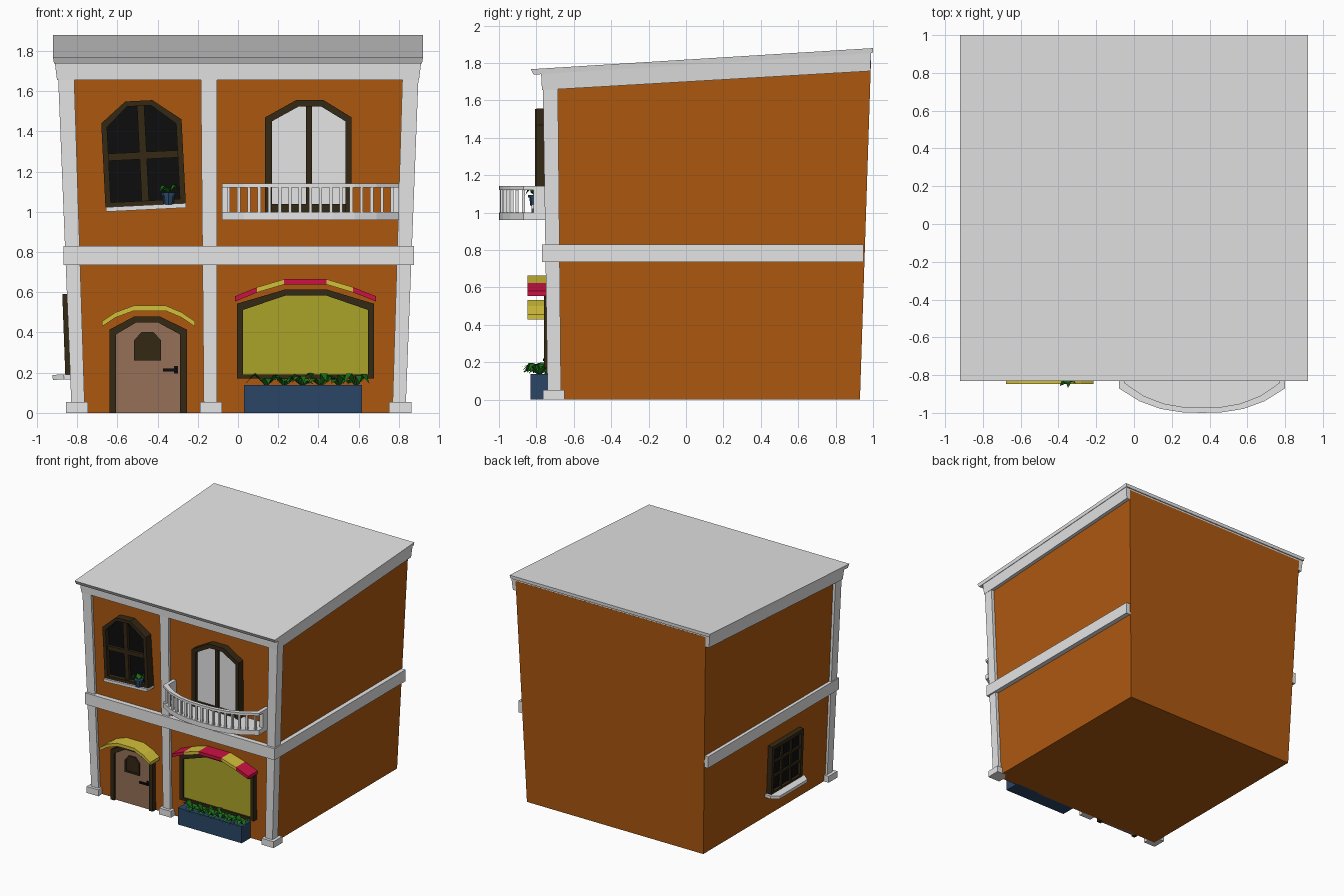
import bpy, bmesh, math, random
from mathutils import Matrix, Vector

if "Cube" in bpy.data.objects:
    bpy.data.objects.remove(bpy.data.objects["Cube"])
random.seed(4)

def material(name, r, g, b):
    m = bpy.data.materials.new(name)
    m.diffuse_color = (r, g, b, 1)
    m.use_nodes = True
    m.node_tree.nodes["Principled BSDF"].inputs["Base Color"].default_value = m.diffuse_color
    return m

WHITE = material("white_trim", .78, .78, .78)
ORANGE = material("orange_wall", .42, .098, .005)
GLASS = material("olive_glass", .41, .37, .022)
YELLOW = material("awning_yellow", .65, .53, .042)
RED = material("awning_red", .6, .006, .055)
BLUE = material("planter_blue", .024, .061, .133)
GREEN = material("leaf_green", .011, .156, .009)
DOOR = material("door_brown", .30, .162, .098)
DARK = material("dark_wood", .034, .021, .007)
BLACK = material("black_glass", .004, .004, .004)
I = Matrix.Identity(4)

def make(name, verts, faces, mats, M=I, index=None, solid=True):
    me = bpy.data.meshes.new(name)
    me.from_pydata([M @ Vector(v) for v in verts], [], faces)
    for m in mats:
        me.materials.append(m)
    for p in me.polygons:
        p.material_index = index(p.index) if index else 0
    if solid:
        bm = bmesh.new()
        bm.from_mesh(me)
        bmesh.ops.recalc_face_normals(bm, faces=bm.faces)
        bm.to_mesh(me)
        bm.free()
    ob = bpy.data.objects.new(name, me)
    bpy.context.collection.objects.link(ob)
    return ob

def loft(name, a, b, mat, M=I):
    """Solid between two matching loops."""
    n = len(a)
    sides = [(i, (i + 1) % n, n + (i + 1) % n, n + i) for i in range(n)]
    return make(name, list(a) + list(b), [tuple(range(n)), tuple(range(n, 2 * n))] + sides, [mat], M)

def rect(x0, x1, y0, y1, z0, z1=None):
    """Rectangle loop, z0 at the front edge and z1 at the back edge."""
    z1 = z0 if z1 is None else z1
    return [(x0, y0, z0), (x1, y0, z0), (x1, y1, z1), (x0, y1, z1)]

def box(name, x0, x1, y0, y1, z0, z1, mat, M=I):
    return loft(name, rect(x0, x1, y0, y1, z0), rect(x0, x1, y0, y1, z1), mat, M)

def panel(name, pts, y0, y1, mat, M=I):
    return loft(name, [(x, y0, z) for x, z in pts], [(x, y1, z) for x, z in pts], mat, M)

def strip(name, outer, inner, y0, y1, mats, closed=False, M=I):
    """Band between two paths in the xz plane, extruded in y."""
    verts, faces, n = [], [], len(outer)
    for (a, b), (c, d) in zip(outer, inner):
        verts += [(a, y0, b), (c, y0, d), (c, y1, d), (a, y1, b)]
    for i in range(n if closed else n - 1):
        p, q = 4 * i, 4 * ((i + 1) % n)
        faces += [(p + k, p + (k + 1) % 4, q + (k + 1) % 4, q + k) for k in range(4)]
    if not closed:
        faces += [(0, 1, 2, 3), tuple(range(4 * n - 4, 4 * n))]
    rule = lambda f: min(f // 4, n - 2) % len(mats) if not closed else 0
    return make(name, verts, faces, mats, M, rule)

def arch(x0, x1, z0, zs, zt, xa, xb):
    return [(x0, z0), (x0, zs), (xa, zt), (xb, zt), (x1, zs), (x1, z0)]

def tuft(name, x, y, z, size, count=9):
    """Plant of drooping pointed leaves."""
    verts, faces = [], []
    for i in range(count):
        a = 2 * math.pi * (i + random.uniform(-.25, .25)) / count
        d, s = Vector((math.cos(a), math.sin(a), 0)), Vector((-math.sin(a), math.cos(a), 0))
        r, o, k = size * random.uniform(.75, 1.1), Vector((x, y, z)), len(verts)
        up, tip = Vector((0, 0, r * random.uniform(.35, .7))), Vector((0, 0, r * random.uniform(.1, .5)))
        verts += [o, o + d * r * .55 + s * r * .2 + up, o + d * r * .55 - s * r * .2 + up, o + d * r + tip]
        faces += [(k, k + 2, k + 1), (k + 1, k + 2, k + 3)]
    make(name, verts, faces, [GREEN], solid=False)

# Walls flare outward with height
loft("walls", rect(-.81, .81, -.715, .93, 0), rect(-.873, .873, -.745, .99, 1.7, 1.84), ORANGE)

# Columns and bases
for name, b0, b1, t0, t1, f0, f1 in (("left_column", -.828, -.762, -.895, -.815, -.855, -.747),
                                     ("right_column", .768, .834, .818, .898, .75, .862),
                                     ("middle_column", -.17, -.105, -.185, -.105, -.19, -.08)):
    loft(name, rect(b0, b1, -.74, -.668, .02), rect(t0, t1, -.765, -.685, 1.68), WHITE)
    box(name + "_base", f0, f1, -.765, -.65, 0, .053, WHITE)

# Floor band, frieze and sloping roof
box("floor_band", -.868, .875, -.77, .95, .735, .83, WHITE)
loft("frieze", rect(-.9, .9, -.77, .985, 1.655, 1.757), rect(-.912, .912, -.775, .99, 1.75, 1.86), WHITE)
loft("roof_slab", rect(-.915, .915, -.815, .998, 1.738, 1.853), rect(-.92, .92, -.83, 1, 1.767, 1.88), WHITE)

# Front door with small arched window and handle
strip("door_frame", arch(-.64, -.254, 0, .414, .479, -.517, -.388),
      arch(-.607, -.288, 0, .39, .449, -.508, -.397), -.757, -.70, [DARK])
panel("door", arch(-.61, -.285, 0, .392, .45, -.508, -.397), -.738, -.70, DOOR)
strip("door_window_frame", arch(-.517, -.383, .26, .36, .402, -.48, -.42),
      arch(-.503, -.397, .274, .354, .39, -.475, -.425), -.75, -.73, [DARK], True)
panel("door_window_pane", arch(-.507, -.393, .27, .356, .392, -.475, -.425), -.743, -.73, DARK)
box("handle_plate", -.318, -.298, -.745, -.73, .196, .232, BLACK)
box("door_handle", -.373, -.303, -.765, -.75, .207, .22, BLACK)
box("handle_stem", -.315, -.303, -.752, -.735, .207, .22, BLACK)

# Awnings
def awning(name, pts, mats):
    strip(name, pts, [(x, z - .026) for x, z in pts], -.847, -.71, mats)

awning("door_awning", [(-.677, .455), (-.61, .5), (-.517, .534), (-.36, .534), (-.28, .5), (-.214, .455)], [YELLOW])
awning("shop_awning", [(-.015, .58), (.095, .625), (.23, .665), (.44, .665), (.573, .625), (.687, .58)], [RED, YELLOW])

# Shop window
strip("shop_window_frame", arch(-.005, .676, .17, .543, .614, .235, .44),
      arch(.025, .647, .19, .512, .585, .24, .435), -.76, -.70, [DARK], True)
panel("shop_window_pane", arch(.02, .652, .185, .517, .59, .24, .435), -.743, -.70, GLASS)

# Planter with plants
box("planter", .03, .617, -.832, -.70, 0, .138, BLUE)
for i in range(6):
    tuft("planter_plant_%d" % i, .14 + i * .09, -.785, .13, .1)

# Upper window, slightly crooked
W = Matrix.Translation((-.472, 0, 1.28)) @ Matrix.Rotation(-.05, 4, 'Y')
strip("upper_window_frame", arch(-.2, .2, -.25, .17, .273, -.075, .06),
      arch(-.172, .172, -.225, .15, .247, -.067, .052), -.808, -.72, [DARK], True, W)
panel("upper_window_pane", arch(-.18, .18, -.23, .155, .252, -.067, .052), -.77, -.72, BLACK, W)
box("upper_window_mullion", -.018, .018, -.795, -.74, -.23, .255, DARK, W)
box("upper_window_crossbar", -.18, .18, -.793, -.74, -.018, .018, DARK, W)
box("upper_window_sill", -.197, .2, -.825, -.72, -.27, -.247, WHITE, W)

# Potted plant on the sill
def ring(r, z, n=8):
    return [(-.345 + r * math.cos(2 * math.pi * i / n), -.808 + r * math.sin(2 * math.pi * i / n), z) for i in range(n)]
loft("flower_pot", ring(.024, 1.035), ring(.03, 1.085), BLUE)
loft("flower_pot_rim", ring(.036, 1.08), ring(.036, 1.095), BLUE)
tuft("sill_plant", -.345, -.808, 1.09, .065, 8)

# Balcony doors
strip("balcony_door_frame", arch(.135, .565, .99, 1.47, 1.556, .29, .425),
      arch(.168, .535, .99, 1.45, 1.523, .3, .415), -.8, -.72, [DARK])
panel("balcony_door_panels", arch(.163, .54, .99, 1.453, 1.526, .3, .415), -.77, -.72, WHITE)
box("balcony_door_mullion", .338, .368, -.785, -.74, .99, 1.53, DARK)
box("balcony_door_threshold", .16, .54, -.785, -.74, .99, 1.04, DARK)

# Balcony: curved slab, handrail, balusters and end posts
def bow(t, s=1.0):
    return (.36 + .44 * s * t, -1 + .13 * abs(t) ** 2.6 + (1 - s) * .4)

ts = [-1 + i / 4 for i in range(9)]
plan = [bow(t) for t in ts] + [(.8, -.73), (-.08, -.73)]
loft("balcony_slab", [(x, y, .96) for x, y in plan], [(x, y, 1.0) for x, y in plan], WHITE)
flat = Matrix.Rotation(math.pi / 2, 4, 'X')
outer = [(-.08, .74)] + [(x, -y) for x, y in map(bow, ts)] + [(.8, .74)]
inner = [(-.05, .74)] + [(x, -y) for x, y in (bow(t, .93) for t in ts)] + [(.77, .74)]
strip("handrail", outer, inner, 1.122, 1.142, [WHITE], False, flat)
for i in range(17):
    x, y = bow(-.96 + i * .12, .965)
    box("baluster_%d" % i, x - .008, x + .008, y - .008, y + .008, .99, 1.13, WHITE)
for name, x in (("left_end_post", -.08), ("right_end_post", .77)):
    box(name, x, x + .03, -.815, -.72, .97, 1.13, WHITE)

# Window on the left wall: local front turned to face -x
S = (Matrix.Translation((-.81, -.095, 0)) @ Matrix.Rotation(-math.pi / 2, 4, 'Z')
     @ Matrix.Rotation(.037, 4, 'X'))
def frame(x, z0, z1):
    return [(-x, z0), (-x, z1), (x, z1), (x, z0)]
strip("side_window_frame", frame(.205, .185, .592), frame(.175, .21, .562), -.042, .02, [DARK], True, S)
panel("side_window_pane", frame(.185, .2, .572), -.02, .02, BLACK, S)
for i, k in enumerate((-1, 1)):
    box("side_window_mullion_%d" % i, k * .06 - .01, k * .06 + .01, -.034, 0, .2, .57, DARK, S)
    box("side_window_crossbar_%d" % i, -.18, .18, -.033, 0, .378 + k * .06, .396 + k * .06, DARK, S)
sill = [(-.225, .02), (-.225, -.05), (-.18, -.105), (.18, -.105), (.225, -.05), (.225, .02)]
loft("side_window_sill", [(x, y, .168) for x, y in sill], [(x, y, .193) for x, y in sill], WHITE, S)
